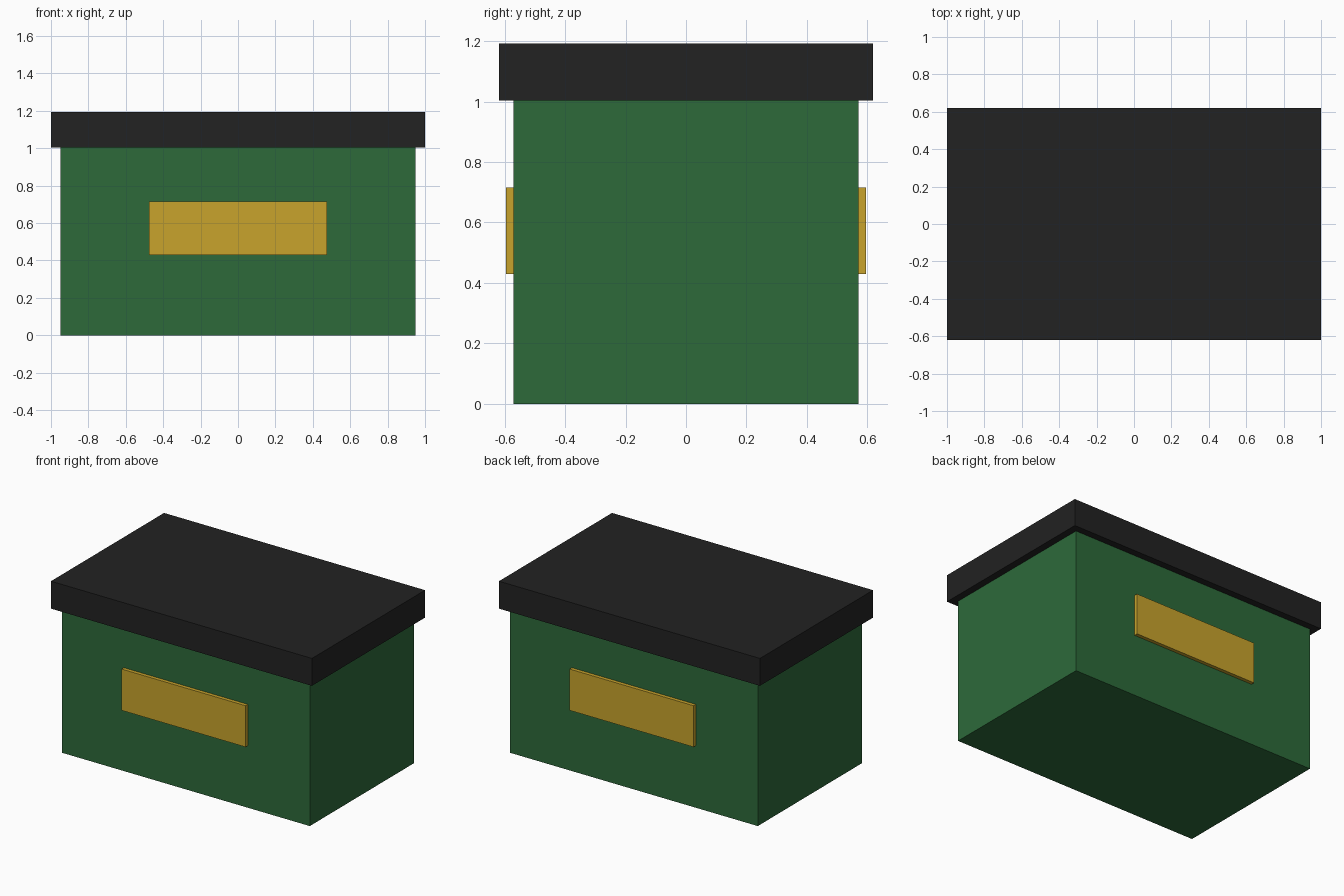
import bpy

if "Cube" in bpy.data.objects:
    bpy.data.objects.remove(bpy.data.objects["Cube"])


def material(name, rgb):
    m = bpy.data.materials.new(name)
    m.diffuse_color = (*rgb, 1.0)
    m.use_nodes = True
    m.node_tree.nodes["Principled BSDF"].inputs["Base Color"].default_value = m.diffuse_color
    return m


def box(name, lo, hi, mat):
    """Axis-aligned box between two corners."""
    bpy.ops.mesh.primitive_cube_add(size=1)
    ob = bpy.context.object
    ob.name = name
    ob.location = [(a + b) / 2 for a, b in zip(lo, hi)]
    ob.scale = [b - a for a, b in zip(lo, hi)]
    bpy.ops.object.transform_apply(location=True, rotation=False, scale=True)
    ob.data.materials.append(mat)
    return ob


green = material("green", (0.026, 0.144, 0.042))
black = material("black", (0.016, 0.016, 0.016))
gold = material("gold", (0.578, 0.371, 0.025))

# Box body and overhanging lid
box("body", (-0.95, -0.571, 0), (0.95, 0.571, 1.003), green)
box("lid", (-1, -0.619, 1.003), (1, 0.619, 1.193), black)

# Raised label plates, one on the front and one on the back
for name, y0, y1 in (("front_plate", -0.596, -0.571), ("back_plate", 0.571, 0.596)):
    box(name, (-0.475, y0, 0.43), (0.475, y1, 0.716), gold)
